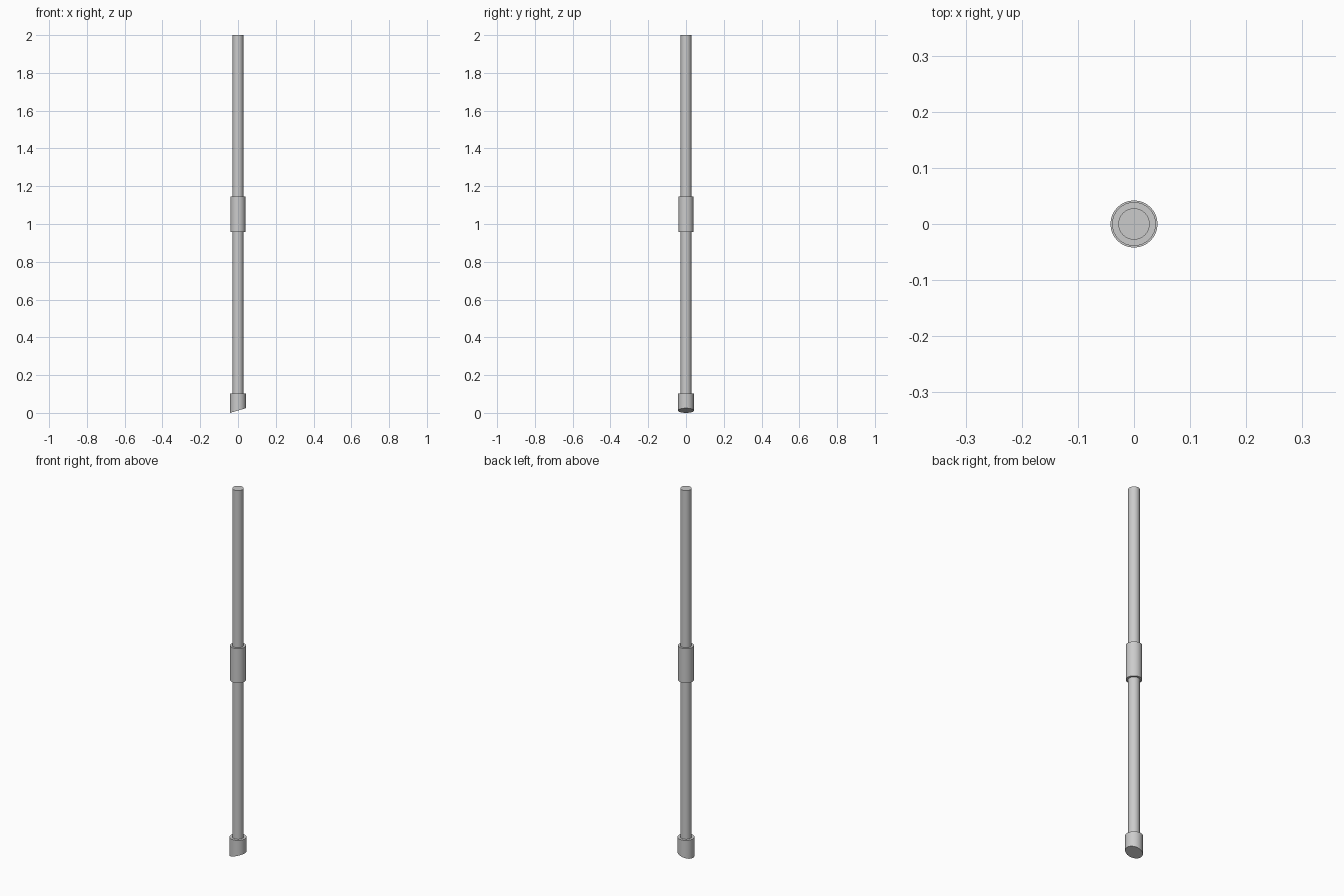
import bpy

if "Cube" in bpy.data.objects:
    bpy.data.objects.remove(bpy.data.objects["Cube"])

SIDES = 32


def tube(name, radius, z0, z1, slant=0.0):
    """Upright cylinder; slant lifts the bottom rim towards +x."""
    bpy.ops.mesh.primitive_cylinder_add(
        vertices=SIDES, radius=radius, depth=z1 - z0, location=(0, 0, (z0 + z1) / 2))
    obj = bpy.context.object
    obj.name = name
    bpy.ops.object.transform_apply(location=True)
    for v in obj.data.vertices:
        if v.co.z < (z0 + z1) / 2:
            v.co.z += slant * (v.co.x + radius) / (2 * radius)
    bpy.ops.object.shade_smooth_by_angle()
    return obj


# Long straight pole
tube("pole", 0.028, 0.04, 2.0)
# Grip collar around the middle
tube("grip_collar", 0.039, 0.957, 1.145)
# Foot cap with an obliquely cut bottom
tube("foot_cap", 0.042, 0.0, 0.103, slant=0.025)
